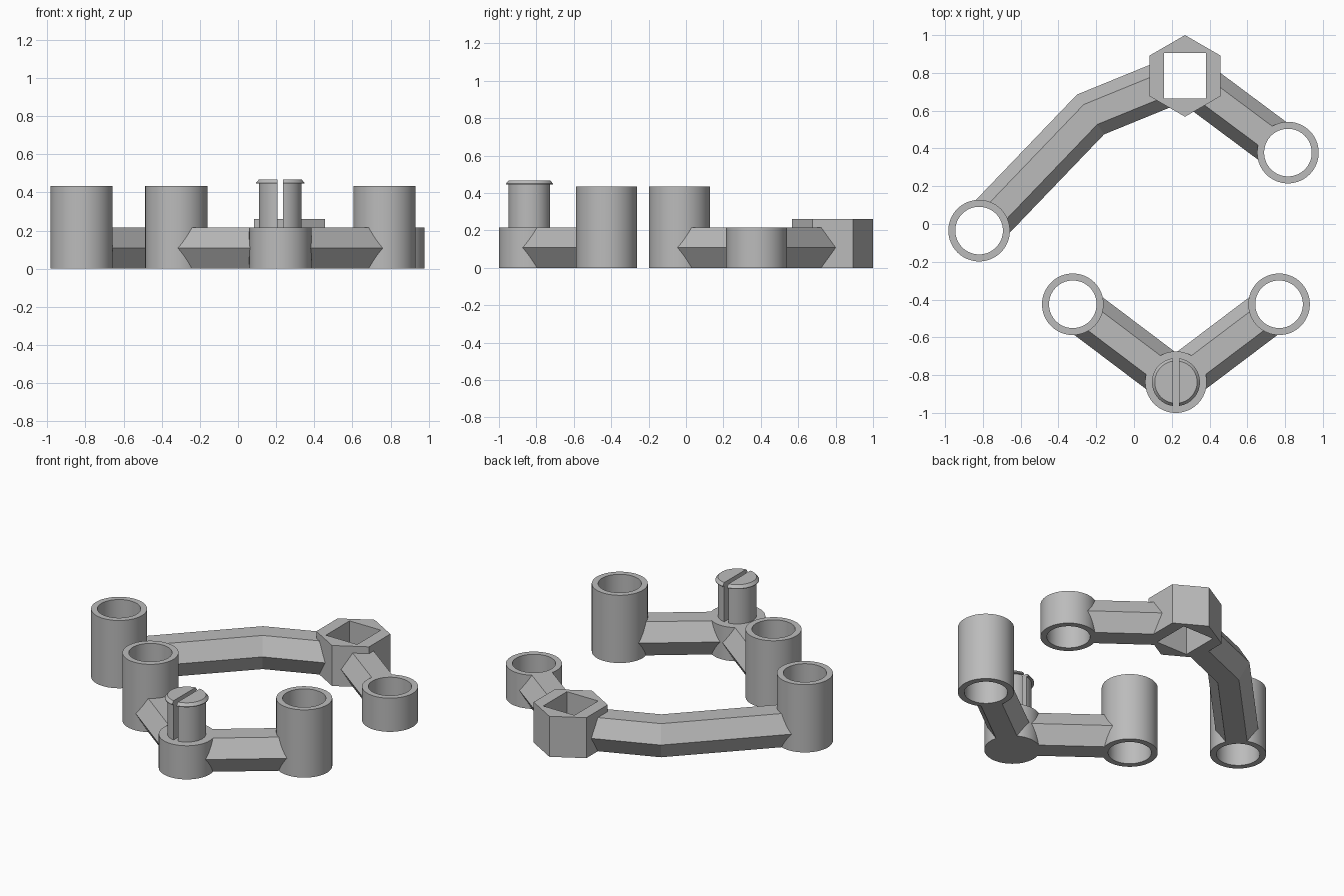
import bpy, bmesh, math
from mathutils import Vector

if "Cube" in bpy.data.objects:
    bpy.data.objects.remove(bpy.data.objects["Cube"], do_unlink=True)

grey = bpy.data.materials.new("plain_grey")
grey.use_nodes = True
COLOUR = (0.5, 0.5, 0.5, 1)
grey.diffuse_color = COLOUR
grey.node_tree.nodes["Principled BSDF"].inputs["Base Color"].default_value = COLOUR

# Shared sizes
RIM, BORE = 0.163, 0.126
LOW, TALL, HEX_TOP = 0.216, 0.435, 0.26
ARM_R = LOW / math.sqrt(3)
SEGS = 64


def make(name, bm):
    bmesh.ops.recalc_face_normals(bm, faces=bm.faces)
    mesh = bpy.data.meshes.new(name)
    bm.to_mesh(mesh)
    bm.free()
    mesh.materials.append(grey)
    ob = bpy.data.objects.new(name, mesh)
    bpy.context.collection.objects.link(ob)
    return ob


def select(ob):
    bpy.ops.object.select_all(action="DESELECT")
    ob.select_set(True)
    bpy.context.view_layer.objects.active = ob


def smooth(ob):
    select(ob)
    bpy.ops.object.shade_smooth_by_angle(angle=math.radians(30))


def cut(ob, cutter):
    mod = ob.modifiers.new("cut", "BOOLEAN")
    mod.operation, mod.solver, mod.object = "DIFFERENCE", "EXACT", cutter
    select(ob)
    bpy.ops.object.modifier_apply(modifier=mod.name)
    bpy.data.objects.remove(cutter, do_unlink=True)


def ring(bm, pts):
    return [bm.verts.new(p) for p in pts]


def bridge(bm, a, b):
    n = len(a)
    for i in range(n):
        bm.faces.new((a[i], a[(i + 1) % n], b[(i + 1) % n], b[i]))


def circle(at, r, z, n=SEGS, turn=0):
    steps = [turn + math.tau * i / n for i in range(n)]
    return [(at[0] + r * math.cos(t), at[1] + r * math.sin(t), z) for t in steps]


def lathe(at, profile, closed=False, n=SEGS, turn=0):
    """Turn (radius, height) points round a vertical axis."""
    bm = bmesh.new()
    rings = [ring(bm, circle(at, r, z, n, turn)) for r, z in profile]
    for a, b in zip(rings, rings[1:]):
        bridge(bm, a, b)
    if closed:
        bridge(bm, rings[-1], rings[0])
    else:
        bm.faces.new(rings[0])
        bm.faces.new(rings[-1])
    return bm


def tube(name, at, height):
    profile = [(RIM, 0), (RIM, height), (BORE, height), (BORE, 0)]
    smooth(make(name, lathe(at, profile, closed=True)))


def arm(name, path, sockets):
    """Hexagonal bar along a path, its ends trimmed to fit the sockets."""
    pts = [Vector(p) for p in path]
    dirs = [(b - a).normalized() for a, b in zip(pts, pts[1:])]
    bm = bmesh.new()
    rings = []
    for i, p in enumerate(pts):
        before, after = dirs[max(i - 1, 0)], dirs[min(i, len(dirs) - 1)]
        mid = (before + after).normalized()
        side = Vector((-mid.y, mid.x)) / mid.dot(after)
        section = []
        for k in range(6):
            t = math.tau * k / 6
            q = p + side * ARM_R * math.cos(t)
            section.append((q.x, q.y, LOW / 2 + ARM_R * math.sin(t)))
        rings.append(ring(bm, section))
    for a, b in zip(rings, rings[1:]):
        bridge(bm, a, b)
    bm.faces.new(rings[0])
    bm.faces.new(rings[-1])
    ob = make(name, bm)
    for at, r, n, turn in sockets:
        cut(ob, make("cutter", lathe(at, [(r - 0.002, -1), (r - 0.002, 1)], n=n, turn=turn)))


def round_socket(at):
    return (at, RIM, SEGS, 0)


# Rear linkage
rear_right, rear_left = (-0.82, -0.035), (0.815, 0.378)
elbow, hub = (-0.23, 0.58), (0.27, 0.784)
HUB_R, TURN = 0.216, math.pi / 2
hub_socket = (hub, HUB_R, 6, TURN)
tube("rear_right_tube", rear_right, TALL)
tube("rear_left_tube", rear_left, LOW)
arm("rear_bent_arm", [rear_right, elbow, hub], [round_socket(rear_right), hub_socket])
arm("rear_short_arm", [hub, rear_left], [round_socket(rear_left), hub_socket])

# Hexagonal hub with a square hole
hub_body = make("hex_hub", lathe(hub, [(HUB_R, 0), (HUB_R, HEX_TOP)], n=6, turn=TURN))
bm = bmesh.new()
bmesh.ops.create_cube(bm, size=1)
bmesh.ops.scale(bm, vec=(0.222, 0.24, 2), verts=bm.verts)
bmesh.ops.translate(bm, vec=(hub[0], hub[1], 0), verts=bm.verts)
cut(hub_body, make("cutter", bm))

# Front linkage, symmetrical about its pin
pivot = (0.222, -0.837)
smooth(make("pin_base", lathe(pivot, [(RIM, 0), (RIM, LOW)])))
for label, sign in (("left", 1), ("right", -1)):
    end = (pivot[0] + sign * 0.546, -0.425)
    tube(f"front_{label}_tube", end, TALL)
    arm(f"front_{label}_arm", [pivot, end], [round_socket(pivot), round_socket(end)])
    # Half of the split pin with its chamfered head
    bm = lathe(pivot, [(0.112, LOW - 0.01), (0.112, 0.446), (0.127, 0.446), (0.127, 0.45), (0.112, 0.468)])
    bmesh.ops.bisect_plane(bm, geom=bm.verts[:] + bm.edges[:] + bm.faces[:],
                           plane_co=(pivot[0] + sign * 0.015, 0, 0),
                           plane_no=(-sign, 0, 0), clear_outer=True)
    bmesh.ops.holes_fill(bm, edges=[e for e in bm.edges if e.is_boundary])
    smooth(make(f"{label}_pin_half", bm))
